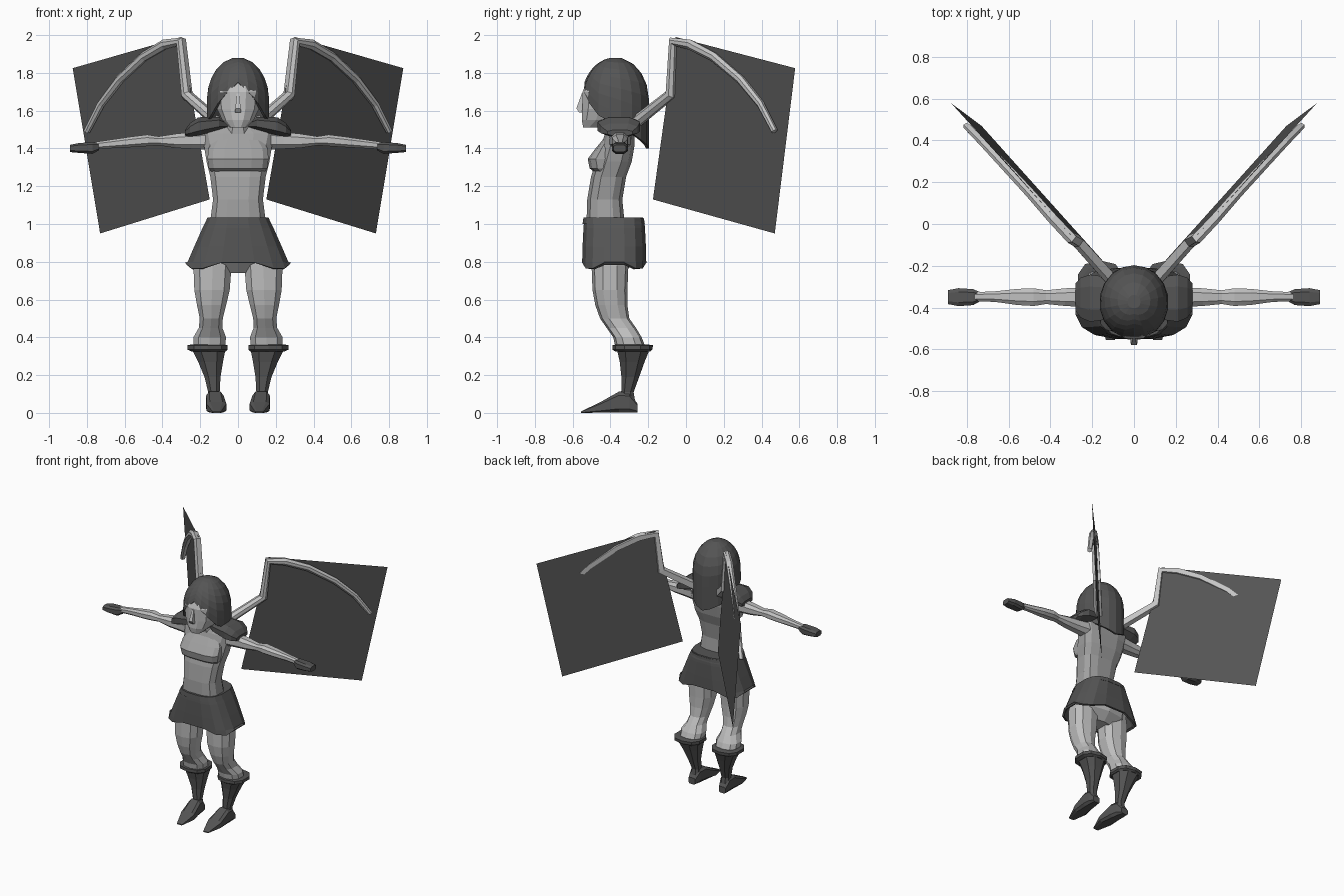
import bpy, bmesh, math
from mathutils import Vector


def material(name, v):
    m = bpy.data.materials.new(name)
    m.diffuse_color = (v, v, v, 1)
    return m


DARK = material("dark grey", 0.09)
SKIN = material("pale grey", 0.52)
CLOTH = material("mid grey", 0.36)
BONE = material("light grey", 0.56)


def ring(axis, pos, a0, a1, b0, b1, n=10, power=0.8):
    """Rounded outline across an axis, given its extents on the other two."""
    pts = []
    for i in range(n):
        t = 2 * math.pi * (i + 0.5) / n
        c, s = math.cos(t), math.sin(t)
        a = (a0 + a1) / 2 + (a1 - a0) / 2 * math.copysign(abs(c) ** power, c)
        b = (b0 + b1) / 2 + (b1 - b0) / 2 * math.copysign(abs(s) ** power, s)
        pts.append({'x': (pos, a, b), 'y': (a, pos, b), 'z': (a, b, pos)}[axis])
    return pts


def loft(name, rings, mat, mirror=False, caps=True, thick=0):
    bm = bmesh.new()
    rows = [[bm.verts.new(p) for p in r] for r in rings]
    n = len(rows[0])
    for r0, r1 in zip(rows, rows[1:]):
        for i in range(n):
            j = (i + 1) % n
            bm.faces.new((r0[i], r0[j], r1[j], r1[i]))
    if caps:
        bm.faces.new(rows[0])
        bm.faces.new(rows[-1])
    bmesh.ops.recalc_face_normals(bm, faces=bm.faces)
    return finish(name, bm, mat, mirror, thick)


def finish(name, bm, mat, mirror=False, thick=0):
    me = bpy.data.meshes.new(name)
    bm.to_mesh(me)
    bm.free()
    me.materials.append(mat)
    ob = bpy.data.objects.new(name, me)
    bpy.context.collection.objects.link(ob)
    if thick:
        s = ob.modifiers.new("thickness", 'SOLIDIFY')
        s.thickness, s.offset = thick, -1
    if mirror:
        ob.modifiers.new("mirror", 'MIRROR')
    return ob


def stack(name, axis, rows, mat, n=10, power=0.8, **kw):
    return loft(name, [ring(axis, *r, n, power) for r in rows], mat, **kw)


# torso, neck and hips: z, x0, x1, y0, y1
stack("torso", 'z', [
    (0.98, -.155, .155, -.53, -.32), (1.13, -.135, .135, -.525, -.335),
    (1.25, -.15, .15, -.505, -.315), (1.33, -.17, .17, -.48, -.285),
    (1.42, -.185, .185, -.45, -.27), (1.48, -.20, .20, -.43, -.27),
    (1.52, -.12, .12, -.41, -.29)], CLOTH, 12, 0.65)
stack("bust", 'z', [
    (1.27, -.14, .14, -.48, -.36), (1.295, -.158, .158, -.512, -.36),
    (1.345, -.165, .165, -.522, -.36), (1.40, -.16, .16, -.48, -.36),
    (1.46, -.12, .12, -.43, -.36)], CLOTH, 12, 0.6)
stack("neck", 'z', [(1.46, -.07, .07, -.43, -.30),
                    (1.58, -.055, .055, -.46, -.33)], SKIN, 8)
stack("hips", 'z', [
    (1.02, -.15, .15, -.53, -.30), (0.90, -.20, .20, -.53, -.25),
    (0.80, -.20, .20, -.51, -.27), (0.74, -.10, .10, -.45, -.33)], SKIN)

# head and nose
stack("head", 'z', [
    (1.51, -.045, .045, -.545, -.45), (1.55, -.085, .085, -.555, -.32),
    (1.61, -.115, .115, -.553, -.26), (1.70, -.125, .125, -.552, -.25),
    (1.77, -.105, .105, -.52, -.26)], SKIN, 12, 0.8)
stack("nose", 'z', [(1.59, -.022, .022, -.57, -.53), (1.612, -.018, .018, -.587, -.53),
                    (1.69, -.01, .01, -.555, -.53)], SKIN, 4)

# hair: dome whose hem drops from the brow to the nape
HEM = [1.75, 1.67, 1.575, 1.53, 1.48, 1.43, 1.40]
rows = []
for k in range(8):
    t = 0.03 + 0.97 * k / 7
    row = []
    for i in range(18):
        a = min(i, 18 - i) / 9 * 6
        lo = int(min(a, 5))
        hem = HEM[lo] + (HEM[lo + 1] - HEM[lo]) * (a - lo)
        z = 1.88 - (1.88 - hem) * t ** 1.5
        r = math.sqrt(max(0, 1 - ((z - 1.66) / 0.222) ** 2)) if z > 1.66 else 1
        ang = 2 * math.pi * i / 18
        row.append((.166 * r * math.sin(ang), -.375 - .178 * r * math.cos(ang), z))
    rows.append(row)
loft("hair", rows, DARK, caps=False, thick=0.015)
bm = bmesh.new()
bm.faces.new([bm.verts.new(p) for p in rows[0]])
bmesh.ops.recalc_face_normals(bm, faces=bm.faces)
finish("hair_crown", bm, DARK)

# skirt with a scalloped hem and a waistband
skirt = [ring('z', z, -w, w, -.38 - d, -.38 + d, 16, 0.7) for z, w, d in
         ((1.03, .165, .16), (.98, .19, .165), (.88, .235, .17), (.80, .27, .172))]
skirt.append([(x * 1.05, y, .765 if i % 4 in (1, 2) else .795)
              for i, (x, y, z) in enumerate(skirt[-1])])
loft("skirt", skirt, DARK, caps=False, thick=0.015)
stack("waistband", 'z', [(1.0, -.18, .18, -.55, -.215),
                         (1.035, -.163, .163, -.545, -.225)], DARK, 16, 0.7)

# legs
stack("leg", 'z', [
    (.86, .03, .22, -.50, -.30), (.78, .03, .24, -.50, -.305),
    (.65, .04, .235, -.495, -.31), (.57, .06, .22, -.48, -.31),
    (.50, .078, .205, -.455, -.30), (.45, .08, .21, -.42, -.265),
    (.40, .06, .24, -.385, -.235), (.35, .065, .24, -.375, -.215)],
    SKIN, mirror=True)

# boots: cuff, shaft, foot
stack("boot_cuff", 'z', [
    (.325, .06, .25, -.375, -.19), (.335, .05, .272, -.39, -.178),
    (.358, .05, .272, -.39, -.175), (.362, .07, .25, -.37, -.2)], DARK, mirror=True)
stack("boot_shaft", 'z', [
    (.34, .06, .252, -.372, -.185), (.27, .075, .215, -.355, -.215),
    (.19, .09, .18, -.345, -.245), (.11, .095, .16, -.345, -.275),
    (.03, .09, .165, -.35, -.262)], DARK, 8, mirror=True)
stack("foot", 'y', [
    (-.257, .10, .16, 0, .05), (-.30, .085, .168, 0, .11),
    (-.355, .075, .17, 0, .115), (-.45, .06, .17, 0, .06),
    (-.555, .09, .135, 0, .008)], DARK, 8, 0.5, mirror=True)

# arms and hands: x, y0, y1, z0, z1
stack("arm", 'x', [
    (.15, -.41, -.29, 1.39, 1.50), (.24, -.40, -.30, 1.395, 1.49),
    (.33, -.395, -.305, 1.40, 1.48), (.42, -.385, -.315, 1.415, 1.465),
    (.48, -.395, -.305, 1.41, 1.475), (.56, -.39, -.308, 1.405, 1.465),
    (.66, -.375, -.32, 1.40, 1.45), (.76, -.37, -.325, 1.395, 1.435)],
    SKIN, 8, mirror=True)
stack("hand", 'x', [
    (.735, -.37, -.325, 1.39, 1.43), (.77, -.39, -.31, 1.37, 1.435),
    (.84, -.395, -.305, 1.375, 1.43), (.89, -.385, -.315, 1.38, 1.42)],
    DARK, 8, 0.6, mirror=True)

# shoulder pads
stack("shoulder_pad", 'x', [
    (.04, -.41, -.29, 1.51, 1.535), (.10, -.46, -.25, 1.495, 1.57),
    (.21, -.475, -.235, 1.465, 1.568), (.255, -.455, -.25, 1.46, 1.535),
    (.28, -.42, -.28, 1.465, 1.50)], DARK, 8, mirror=True)

# wing bone: four-sided tapering sweep lying in the wing plane
N = Vector((.74, -.675, 0)).normalized()
path = [(.09, -.27, 1.53, .032), (.265, -.075, 1.685, .03), (.295, -.06, 1.965, .028),
        (.38, .03, 1.95, .027), (.49, .155, 1.885, .025), (.62, .295, 1.765, .023),
        (.72, .40, 1.635, .02), (.795, .475, 1.49, .017)]
P = [Vector(p[:3]) for p in path]
rings = []
for i, p in enumerate(P):
    before = (p - P[max(i - 1, 0)]).normalized()
    after = (P[min(i + 1, len(P) - 1)] - p).normalized()
    side = N.cross((before + after).normalized())
    r, c = path[i][3], p + N * 0.008
    rings.append([c + N * r * u + side * r * v for u, v in
                  ((1, .4), (.4, 1), (-.8, .7), (-.8, -.7), (.4, -1), (1, -.4))])
loft("wing_bone", rings, BONE, mirror=True)

# wing membrane
bm = bmesh.new()
bm.faces.new([bm.verts.new(p) for p in ((.30, -.055, 1.99), (.875, .578, 1.825),
                                        (.73, .47, .95), (.15, -.175, 1.13))])
finish("wing_membrane", bm, DARK, mirror=True)
